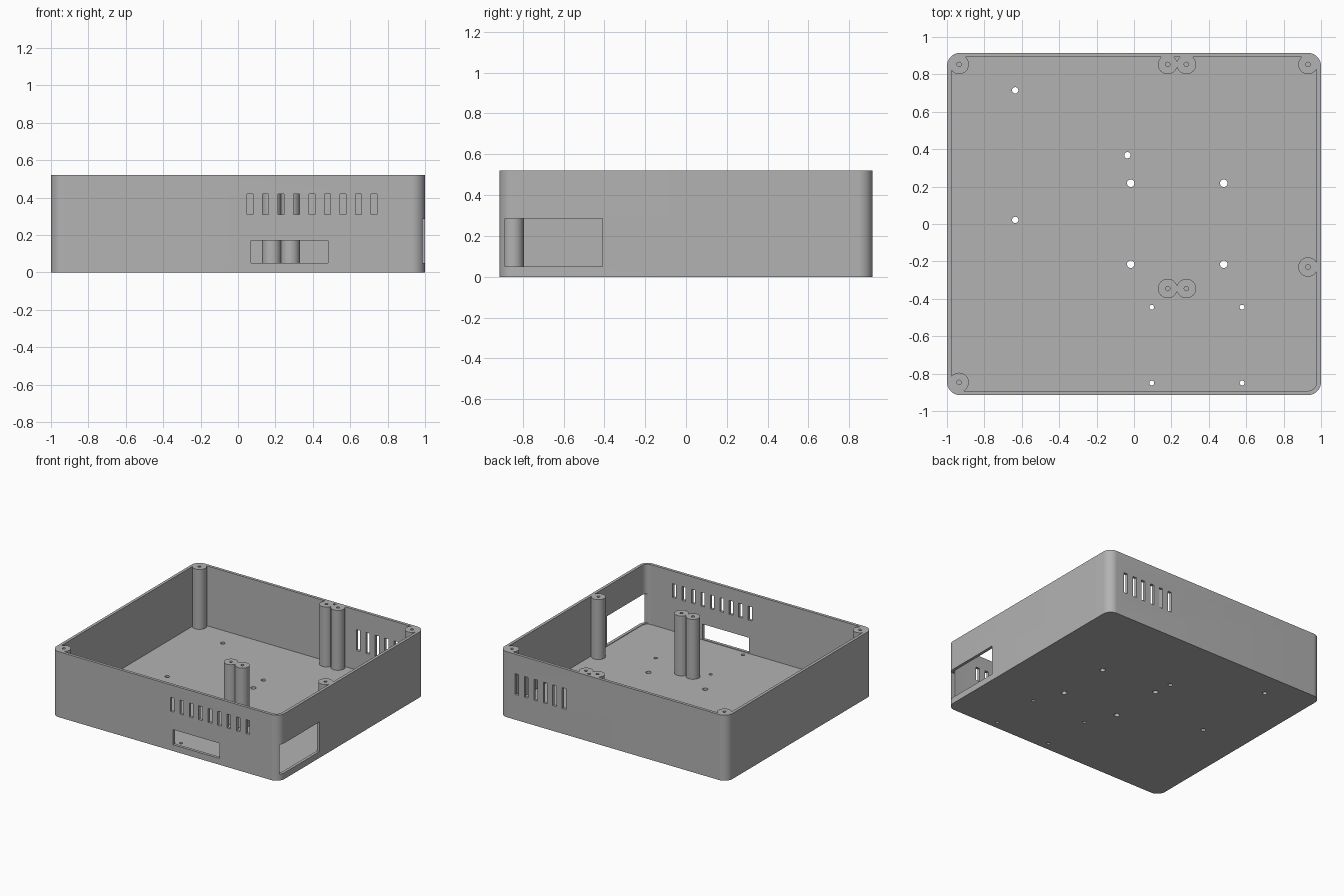
import bpy, bmesh
from math import sin, cos, pi, radians
from mathutils import Matrix, Vector

if "Cube" in bpy.data.objects:
    bpy.data.objects.remove(bpy.data.objects["Cube"])

HALF_X, HALF_Y, HEIGHT = 1.0, 0.915, 0.52
WALL, FLOOR, CORNER = 0.023, 0.045, 0.07

grey = bpy.data.materials.new("plain grey")
grey.use_nodes = True
colour = (0.45, 0.45, 0.45, 1)
grey.diffuse_color = colour
grey.node_tree.nodes["Principled BSDF"].inputs["Base Color"].default_value = colour


def finish(bm, name):
    bmesh.ops.recalc_face_normals(bm, faces=bm.faces)
    mesh = bpy.data.meshes.new(name)
    bm.to_mesh(mesh)
    bm.free()
    mesh.materials.append(grey)
    obj = bpy.data.objects.new(name, mesh)
    bpy.context.collection.objects.link(obj)
    return obj


def rounded_block(name, hx, hy, radius, z0, z1, steps=12):
    bm = bmesh.new()
    ring = []
    for corner, (sx, sy) in enumerate([(1, 1), (-1, 1), (-1, -1), (1, -1)]):
        for i in range(steps + 1):
            a = (corner + i / steps) * pi / 2
            ring.append(bm.verts.new((sx * (hx - radius) + radius * cos(a),
                                      sy * (hy - radius) + radius * sin(a), z0)))
    base = bm.faces.new(ring)
    top = bmesh.ops.extrude_face_region(bm, geom=[base])["geom"]
    bmesh.ops.translate(bm, vec=(0, 0, z1 - z0),
                        verts=[v for v in top if isinstance(v, bmesh.types.BMVert)])
    return finish(bm, name)


def add_box(bm, low, high):
    low, high = Vector(low), Vector(high)
    bmesh.ops.create_cube(bm, size=1, matrix=Matrix.Translation((low + high) / 2)
                          @ Matrix.Diagonal((*(high - low), 1)))


def add_rod(bm, x, y, radius, z0, z1, sides=32):
    bmesh.ops.create_cone(bm, cap_ends=True, segments=sides, radius1=radius, radius2=radius,
                          depth=z1 - z0, matrix=Matrix.Translation((x, y, (z0 + z1) / 2)))


def cut(target, cutter):
    mod = target.modifiers.new("cut", 'BOOLEAN')
    mod.operation, mod.solver, mod.object = 'DIFFERENCE', 'EXACT', cutter
    mod.use_self = True
    bpy.context.view_layer.objects.active = target
    bpy.ops.object.modifier_apply(modifier=mod.name)
    bpy.data.objects.remove(cutter)


# Outer shell and the hollow inside it
enclosure = rounded_block("enclosure", HALF_X, HALF_Y, CORNER, 0, HEIGHT)
cavity = rounded_block("cavity", HALF_X - WALL, HALF_Y - WALL, CORNER - WALL, FLOOR, HEIGHT + 0.1)

# Screw posts are left standing in the hollow
posts = [(-0.935, 0.853), (0.93, 0.853), (-0.935, -0.847), (0.93, -0.23)]
posts += [(x, y) for x in (0.18, 0.28) for y in (0.853, -0.345)]
bm = bmesh.new()
for x, y in posts:
    add_rod(bm, x, y, 0.052, 0, HEIGHT + 0.2)
cut(cavity, finish(bm, "posts"))
cut(enclosure, cavity)

# Screw holes in the post tops
bm = bmesh.new()
for x, y in posts:
    add_rod(bm, x, y, 0.012, HEIGHT - 0.15, HEIGHT + 0.1, 20)

# Mounting holes through the floor
for radius, spots in [
        (0.017, [(-0.635, 0.715), (-0.635, 0.022), (-0.035, 0.368)]),
        (0.02, [(x, y) for x in (-0.018, 0.48) for y in (0.218, -0.215)]),
        (0.013, [(x, y) for x in (0.095, 0.578) for y in (-0.445, -0.85)])]:
    for x, y in spots:
        add_rod(bm, x, y, radius, -0.1, 0.1, 24)

# Front vents, back vents
for i in range(9):
    x = 0.063 + 0.083 * i
    add_box(bm, (x - 0.016, -1, 0.31), (x + 0.016, -0.88, 0.42))
for i in range(6):
    x = 0.43 + 0.083 * i
    add_box(bm, (x - 0.016, 0.88, 0.2), (x + 0.016, 1, 0.365))

# Front port opening and side opening
add_box(bm, (0.07, -1, 0.05), (0.48, -0.88, 0.17))
add_box(bm, (0.95, -0.888, 0.05), (1.1, -0.408, 0.285))
cut(enclosure, finish(bm, "openings"))

# Smooth rounded corners and posts, sharp edges elsewhere
bpy.ops.object.select_all(action='DESELECT')
enclosure.select_set(True)
bpy.context.view_layer.objects.active = enclosure
bpy.ops.object.shade_smooth_by_angle(angle=radians(30))
